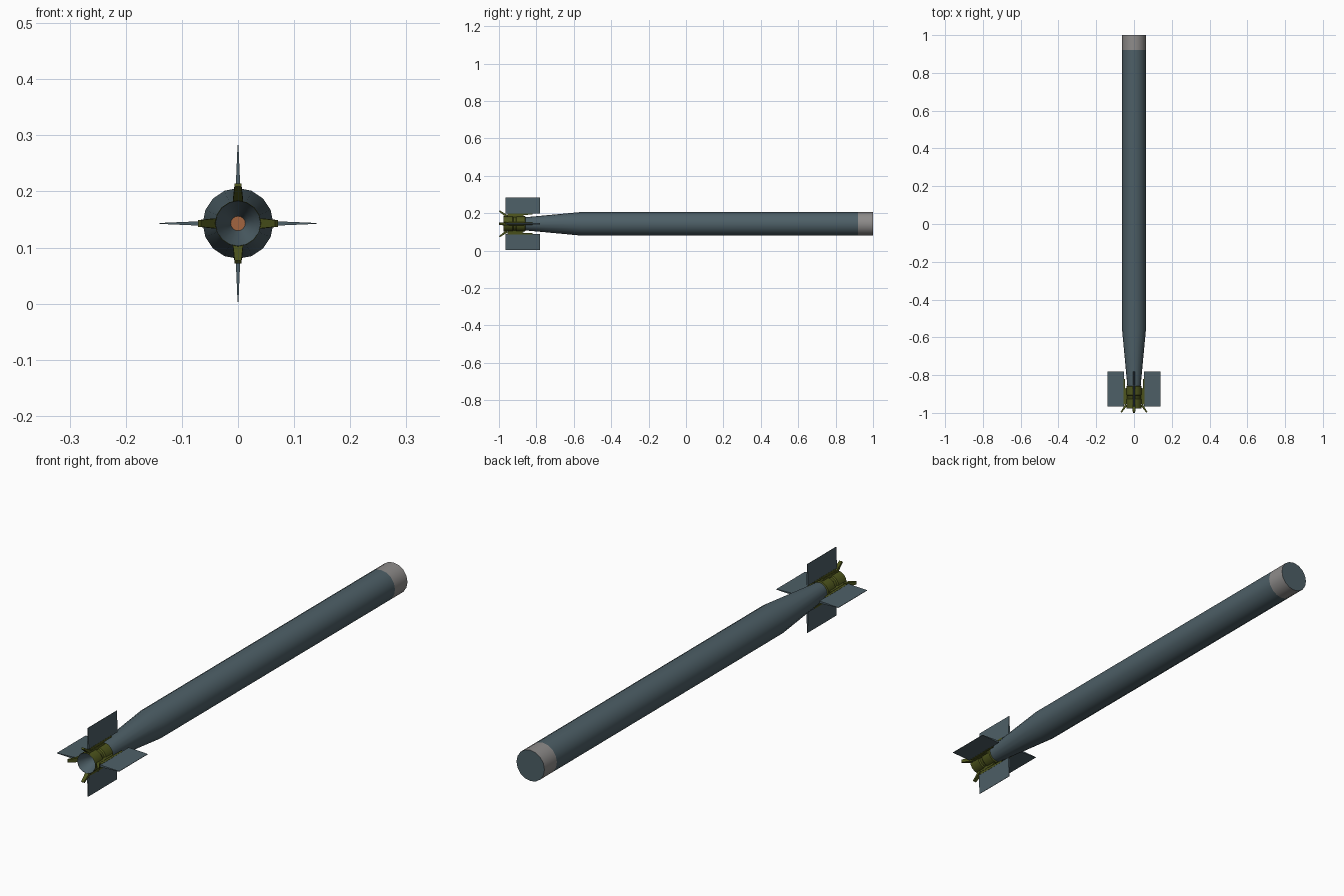
import bpy, bmesh, math
from mathutils import Matrix

if "Cube" in bpy.data.objects:
    bpy.data.objects.remove(bpy.data.objects["Cube"])

ZC = 0.143   # height of the long axis
SIDES = 16


def material(name, rgb):
    m = bpy.data.materials.new(name)
    m.diffuse_color = (*rgb, 1)
    m.use_nodes = True
    m.node_tree.nodes["Principled BSDF"].inputs["Base Color"].default_value = m.diffuse_color
    return m


STEEL = material("blue grey", (0.075, 0.115, 0.135))
GREY = material("light grey", (0.27, 0.26, 0.255))
OLIVE = material("olive", (0.075, 0.09, 0.012))
COPPER = material("copper", (0.36, 0.13, 0.05))


def finish(name, bm, mats, smooth=False):
    bmesh.ops.recalc_face_normals(bm, faces=bm.faces)
    me = bpy.data.meshes.new(name)
    bm.to_mesh(me)
    bm.free()
    for m in mats:
        me.materials.append(m)
    ob = bpy.data.objects.new(name, me)
    ob.location.z = ZC
    bpy.context.collection.objects.link(ob)
    if smooth:
        bpy.context.view_layer.objects.active = ob
        ob.select_set(True)
        bpy.ops.object.shade_smooth_by_angle(angle=math.radians(30))
        ob.select_set(False)
    return ob


def lathe(name, profile, mats, rule=None):
    """Turn (radius, y) points around the y axis; radius 0 closes an end."""
    bm = bmesh.new()
    rings = []
    for r, y in profile:
        n = SIDES if r > 0 else 1
        rings.append([bm.verts.new((r * math.cos(i * math.tau / SIDES), y,
                                    r * math.sin(i * math.tau / SIDES))) for i in range(n)])
    for k, (a, b) in enumerate(zip(rings, rings[1:])):
        for i in range(SIDES):
            j = (i + 1) % SIDES
            quad = [a[i % len(a)], a[j % len(a)], b[j % len(b)], b[i % len(b)]]
            f = bm.faces.new(list(dict.fromkeys(quad)))
            f.material_index = rule(k) if rule else 0
    return finish(name, bm, mats, True)


def plate(name, outline, mat, angle):
    """Solid from (radius, y, half thickness) corners, turned around the y axis."""
    bm = bmesh.new()
    up = [bm.verts.new((r, y, t)) for r, y, t in outline]
    low = [bm.verts.new((r, y, -t)) for r, y, t in outline]
    bm.faces.new(up)
    bm.faces.new(low[::-1])
    for i in range(len(up)):
        j = (i + 1) % len(up)
        bm.faces.new((up[i], low[i], low[j], up[j]))
    bm.transform(Matrix.Rotation(angle, 4, 'Y'))
    return finish(name, bm, [mat])


# Tube body with tapered tail and light band at the far end
lathe("body", [(0, -0.87), (0.035, -0.87), (0.036, -0.85), (0.063, -0.56),
               (0.063, 0.92), (0.063, 1.0), (0, 1.0)],
      [STEEL, GREY], lambda k: 1 if k == 4 else 0)

# Olive tail collar with a groove
lathe("tail_collar", [(0.034, -0.857), (0.041, -0.86), (0.041, -0.905), (0.037, -0.91),
                      (0.037, -0.922), (0.041, -0.927), (0.041, -0.975), (0.040, -0.975)],
      [OLIVE])

# Hollow nozzle with copper throat
lathe("nozzle", [(0.0405, -0.972), (0.0405, -0.976), (0.032, -0.952),
                 (0.021, -0.925), (0.013, -0.90), (0, -0.90)],
      [STEEL, COPPER], lambda k: 1 if k == 4 else 0)

# Four tail fins, each with hinge parts and a splayed prong
for n in range(4):
    a = n * math.pi / 2
    plate(f"fin_{n}", [(0.054, -0.965, 0.0045), (0.14, -0.965, 0.0008),
                       (0.14, -0.78, 0.0008), (0.054, -0.78, 0.0045)], STEEL, a)
    plate(f"fin_hinge_{n}", [(0.046, -0.955, 0.006), (0.056, -0.955, 0.005),
                             (0.056, -0.82, 0.005), (0.049, -0.82, 0.006)], OLIVE, a)
    plate(f"hinge_base_{n}", [(0.036, -0.955, 0.009), (0.047, -0.95, 0.007),
                              (0.047, -0.87, 0.007), (0.036, -0.865, 0.009)], OLIVE, a)
    plate(f"prong_{n}", [(0.038, -0.965, 0.009), (0.066, -1.0, 0.006),
                         (0.071, -0.995, 0.006), (0.044, -0.95, 0.009)], OLIVE, a)
